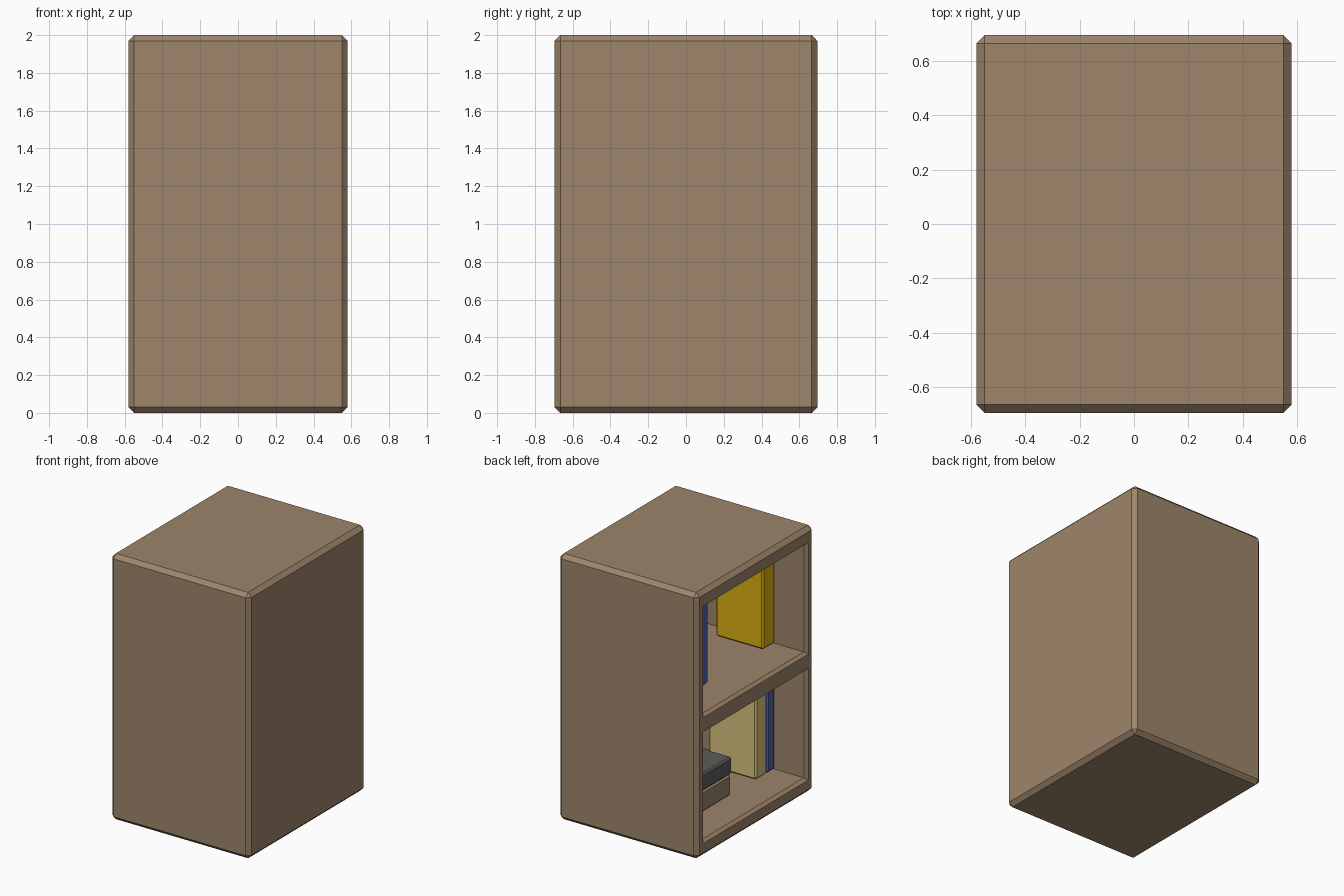
import bpy
import bmesh
from mathutils import Vector

if "Cube" in bpy.data.objects:
    bpy.data.objects.remove(bpy.data.objects["Cube"], do_unlink=True)


def material(name, colour):
    mat = bpy.data.materials.new(name)
    mat.use_nodes = True
    rgba = (*colour, 1)
    mat.diffuse_color = rgba
    mat.node_tree.nodes["Principled BSDF"].inputs["Base Color"].default_value = rgba
    return mat


wood = material("wood brown", (0.34, 0.235, 0.145))
yellow = material("mustard yellow", (0.70, 0.43, 0.006))
cream = material("cream", (0.70, 0.55, 0.21))
blue = material("navy blue", (0.08, 0.12, 0.42))
grey = material("dark grey", (0.105, 0.11, 0.105))


def box_mesh(low, high, chamfer):
    """Chamfered box between two opposite corners."""
    low, high = Vector(low), Vector(high)
    bm = bmesh.new()
    bmesh.ops.create_cube(bm, size=1)
    bmesh.ops.scale(bm, vec=high - low, verts=bm.verts)
    bmesh.ops.translate(bm, vec=(low + high) / 2, verts=bm.verts)
    bmesh.ops.bevel(bm, geom=bm.edges[:], offset=chamfer, segments=1,
                    profile=0.5, affect='EDGES')
    return bm


def add_object(name, bm, mat):
    bmesh.ops.recalc_face_normals(bm, faces=bm.faces)
    mesh = bpy.data.meshes.new(name)
    bm.to_mesh(mesh)
    bm.free()
    mesh.materials.append(mat)
    obj = bpy.data.objects.new(name, mesh)
    bpy.context.collection.objects.link(obj)
    return obj


# Cabinet with two compartments open towards -x
SIDE = 0.625
CELLS = [(0.103, 0.942), (1.05, 1.888)]
bm = box_mesh((-0.58, -0.695, 0), (0.58, 0.695, 2), 0.03)
cuts = [((0, y, 0), (0, 1, 0)) for y in (-SIDE, SIDE)]
cuts += [((0, 0, z), (0, 0, 1)) for cell in CELLS for z in cell]
for point, normal in cuts:
    bmesh.ops.bisect_plane(bm, geom=bm.verts[:] + bm.edges[:] + bm.faces[:],
                           plane_co=point, plane_no=normal)
bm.normal_update()
openings = []
for face in bm.faces:
    c = face.calc_center_median()
    if face.normal.x < -0.99 and abs(c.y) < SIDE:
        if any(low < c.z < high for low, high in CELLS):
            openings.append(face)
# Chamfered rim, then the hollow itself
bmesh.ops.inset_individual(bm, faces=openings, thickness=0.025, depth=-0.025)
bm.normal_update()
bmesh.ops.inset_individual(bm, faces=openings, thickness=0, depth=-1.04)
add_object("cabinet", bm, wood)

# Books: name, material, y range, z range
FRONT, BACK = -0.32, 0.075
LOWER, UPPER = 0.128, 1.075
TALL = 0.63
books = [
    ("upper_yellow_book", yellow, (-0.60, -0.46), (UPPER, UPPER + TALL)),
    ("upper_blue_book", blue, (0.19, 0.28), (UPPER, UPPER + TALL)),
    ("upper_cream_book", cream, (0.28, 0.41), (UPPER, UPPER + TALL)),
    ("upper_brown_book", wood, (0.41, 0.58), (UPPER, UPPER + TALL)),
    ("lower_blue_book", blue, (-0.60, -0.51), (LOWER, LOWER + TALL)),
    ("lower_cream_book", cream, (-0.505, -0.375), (LOWER, LOWER + TALL)),
    ("flat_brown_book", wood, (-0.08, 0.50), (LOWER, 0.285)),
    ("flat_grey_book", grey, (-0.09, 0.51), (0.285, 0.415)),
]
for name, mat, (y0, y1), (z0, z1) in books:
    add_object(name, box_mesh((FRONT, y0, z0), (BACK, y1, z1), 0.012), mat)
